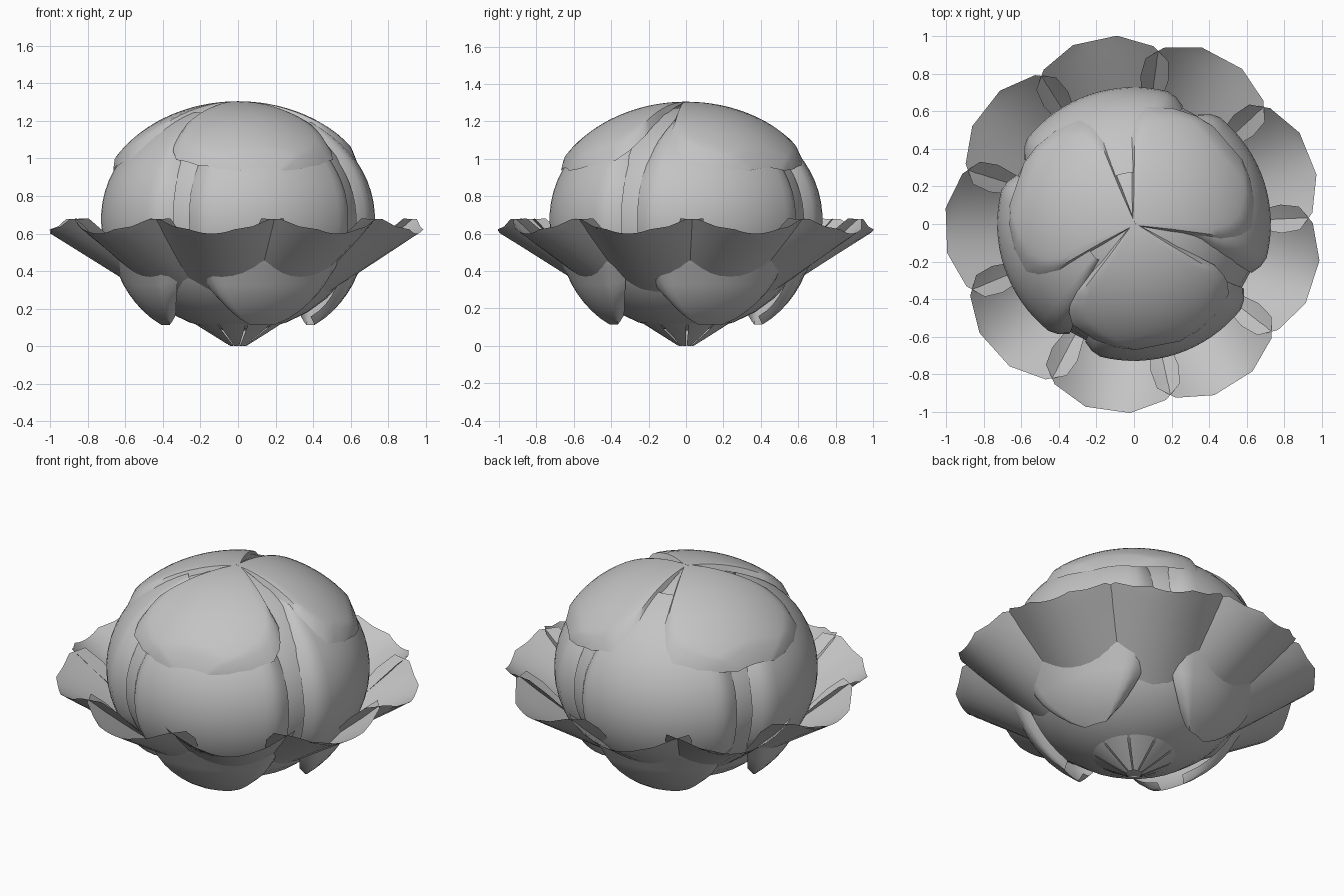
import bpy, bmesh, math

if "Cube" in bpy.data.objects:
    bpy.data.objects.remove(bpy.data.objects["Cube"])

grey = bpy.data.materials.new("petal_grey")
grey.diffuse_color = (0.55, 0.55, 0.55, 1)
grey.use_nodes = True
grey.node_tree.nodes["Principled BSDF"].inputs["Base Color"].default_value = grey.diffuse_color
CZ = 0.68  # height of the bud's centre


def lerp(points, t):
    """Value at t on a short list of (position, value) pairs."""
    for (a, va), (b, vb) in zip(points, points[1:]):
        if t <= b:
            return va + (vb - va) * (t - a) / (b - a)
    return points[-1][1]


def petal_ring(name, shape, count, start, nu, nv):
    """Grid petals: shape(u, v) -> (outward, sideways, up), repeated round z."""
    bm = bmesh.new()
    for k in range(count):
        a = math.radians(start + 360 * k / count)
        c, s = math.cos(a), math.sin(a)
        rows = []
        for i in range(nu + 1):
            row = []
            for j in range(nv + 1):
                x, y, z = shape(i / nu, 2 * j / nv - 1)
                row.append(bm.verts.new((c * x - s * y, s * x + c * y, z)))
            rows.append(row)
        for r0, r1 in zip(rows, rows[1:]):
            for j in range(nv):
                bm.faces.new((r0[j], r1[j], r1[j + 1], r0[j + 1]))
    bmesh.ops.dissolve_degenerate(bm, dist=1e-5, edges=bm.edges[:])
    me = bpy.data.meshes.new(name)
    bm.to_mesh(me)
    bm.free()
    finish(bpy.data.objects.new(name, me))


def finish(ob):
    if ob.name not in bpy.context.collection.objects:
        bpy.context.collection.objects.link(ob)
    ob.data.materials.append(grey)
    bpy.ops.object.select_all(action='DESELECT')
    ob.select_set(True)
    bpy.context.view_layer.objects.active = ob
    bpy.ops.object.shade_smooth_by_angle(angle=math.radians(50))


# Closed bud core, seen through the gaps between petals
bpy.ops.mesh.primitive_uv_sphere_add(segments=32, ring_count=16, radius=1, location=(0, 0, CZ))
core = bpy.context.object
core.name = "bud_core"
core.scale = (0.67, 0.67, 0.60)
finish(core)


# Nine open petals: narrow base on the ground, cupped wide tip
def open_petal(u, v):
    r = 0.04 + 0.96 * u
    half = lerp([(0, 0.012), (0.3, 0.11), (0.6, 0.28), (0.7, 0.34), (0.8, 0.36),
                 (0.9, 0.30), (1, 0.12)], u)
    w = half * v
    return r, w, 0.60 * u + 0.2 * (w / 0.36) ** 2


petal_ring("open_petals", open_petal, 9, -98, 20, 10)


# Four large petals wrapping the bud, edges curled in, bottom lip flared
def wrap_petal(u, v):
    p = math.radians(22 + 130 * u)
    half = math.radians(lerp([(0, 30), (0.15, 38), (0.4, 41), (0.7, 41), (0.85, 34),
                              (0.95, 24), (1, 12)], u))
    a = half * v
    curl = 0.05 * max(0, (abs(v) - 0.85) / 0.15)
    flare = 0.07 * max(0, (u - 0.75) / 0.25)
    r = (0.73 - curl) * math.sin(p) + flare
    z = CZ + (0.61 - curl) * math.cos(p) - 0.4 * flare
    return r * math.cos(a), r * math.sin(a), z


petal_ring("wrapping_petals", wrap_petal, 4, -71.5, 24, 20)


# Three petals folded over the top, meeting at the apex
def cap_petal(u, v):
    x = 0.66 * u
    half = lerp([(0, 0.01), (0.2, 0.17), (0.45, 0.38), (0.58, 0.43), (0.7, 0.425),
                 (0.85, 0.33), (0.95, 0.22), (1, 0.12)], u)
    y = half * v
    q = min(0.98, math.hypot(x, y) / 0.765)
    z = CZ + 0.625 * math.sqrt(1 - q * q)
    edge = max((abs(v) - 0.88) / 0.12, (u - 0.95) / 0.05, 0)
    return x, y, z - 0.045 * edge * min(1, u * 4)


petal_ring("cap_petals", cap_petal, 3, -79, 20, 18)
